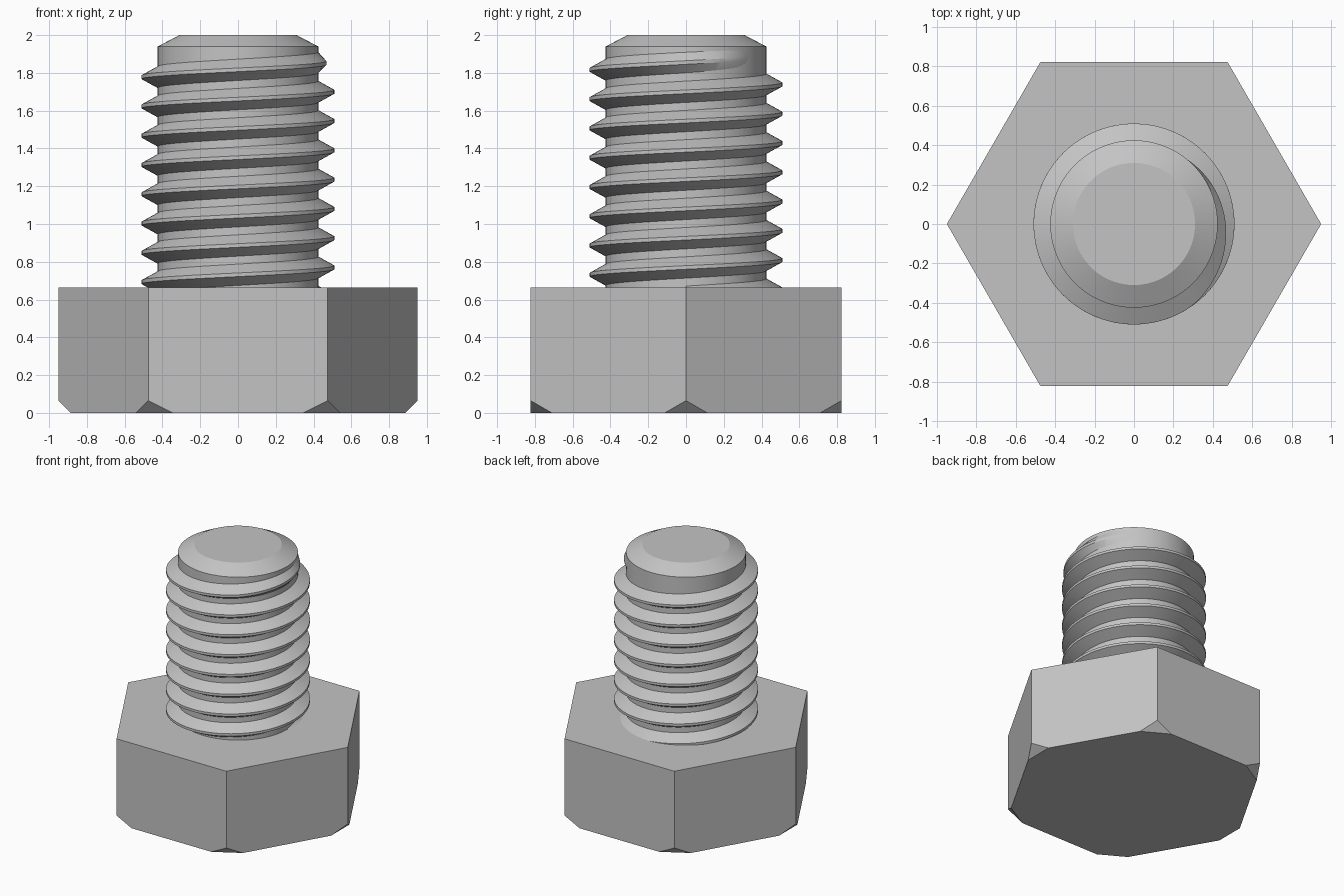
import bpy, bmesh
from math import cos, sin, pi, radians, sqrt

cube = bpy.data.objects.get("Cube")
if cube:
    bpy.data.objects.remove(cube, do_unlink=True)

steel = bpy.data.materials.new("grey_steel")
steel.use_nodes = True
GREY = (0.55, 0.55, 0.55, 1)
steel.diffuse_color = GREY
steel.node_tree.nodes["Principled BSDF"].inputs["Base Color"].default_value = GREY

HEAD_TOP, TOP = 0.665, 2.0
CORNER = 0.95            # head centre to corner
PITCH = 0.155
CREST_R, ROOT_R = 0.51, 0.425
SEGMENTS = 96            # per turn


def finish(name, bm, smooth):
    """Turn a bmesh into a named, coloured object."""
    bmesh.ops.recalc_face_normals(bm, faces=bm.faces[:])
    mesh = bpy.data.meshes.new(name)
    bm.to_mesh(mesh)
    bm.free()
    obj = bpy.data.objects.new(name, mesh)
    bpy.context.collection.objects.link(obj)
    mesh.materials.append(steel)
    if smooth:
        bpy.ops.object.select_all(action='DESELECT')
        obj.select_set(True)
        bpy.context.view_layer.objects.active = obj
        bpy.ops.object.shade_smooth_by_angle(angle=radians(25))
    return obj


def polar(radius, angle, z):
    return (radius * cos(angle), radius * sin(angle), z)


def bridge(bm, rings, closed_rings):
    """Join consecutive rows of vertices with quads."""
    for a, b in zip(rings, rings[1:]):
        n = len(a)
        for i in range(n if closed_rings else n - 1):
            j = (i + 1) % n
            bm.faces.new((a[i], a[j], b[j], b[i]))


# Hexagonal head: the lower corners are cut off by flat triangles
def build_head():
    bm = bmesh.new()
    cut_along, cut_up = 0.13, 0.065
    for i in range(6):
        a = i * pi / 3
        bm.verts.new(polar(CORNER, a, HEAD_TOP))
        bm.verts.new(polar(CORNER, a, cut_up))
        for side in (-1, 1):
            x = CORNER - cut_along / 2
            y = side * cut_along * sqrt(3) / 2
            bm.verts.new((x * cos(a) - y * sin(a), x * sin(a) + y * cos(a), 0))
    bmesh.ops.convex_hull(bm, input=bm.verts[:])
    bmesh.ops.dissolve_limit(bm, angle_limit=radians(1),
                             verts=bm.verts[:], edges=bm.edges[:])
    return finish("hex_head", bm, False)


# Shank: round core with a chamfered tip
def build_shank():
    bm = bmesh.new()
    profile = [(ROOT_R, HEAD_TOP - 0.05), (ROOT_R, 1.94), (0.31, TOP)]
    rings = [[bm.verts.new(polar(r, 2 * pi * k / SEGMENTS, z))
              for k in range(SEGMENTS)] for r, z in profile]
    bridge(bm, rings, True)
    bm.faces.new(rings[-1])
    bm.faces.new(rings[0][::-1])
    return finish("shank", bm, True)


# Thread: a trapezoid ridge on a right-handed helix that fades out at the tip
def build_thread():
    bm = bmesh.new()
    start, end = -8 * 2 * pi, radians(55)
    fade = radians(110)
    steps = round((end - start) / (2 * pi) * SEGMENTS)
    depth, crest = CREST_R - ROOT_R, PITCH / 8
    half_root = crest / 2 + depth / sqrt(3)
    sink = 0.004         # foot of the ridge sits inside the core
    rows = []
    for k in range(steps + 1):
        a = start + (end - start) * k / steps
        z = 1.855 + PITCH * a / (2 * pi)
        tip = ROOT_R - sink + (depth + sink) * min(1, (end - a) / fade)
        foot = ROOT_R - sink
        rows.append([bm.verts.new(polar(r, a, z + dz)) for r, dz in
                     ((foot, -half_root), (tip, -crest / 2),
                      (tip, crest / 2), (foot, half_root))])
    bridge(bm, rows, False)
    return finish("thread", bm, True)


build_head()
build_shank()
build_thread()
